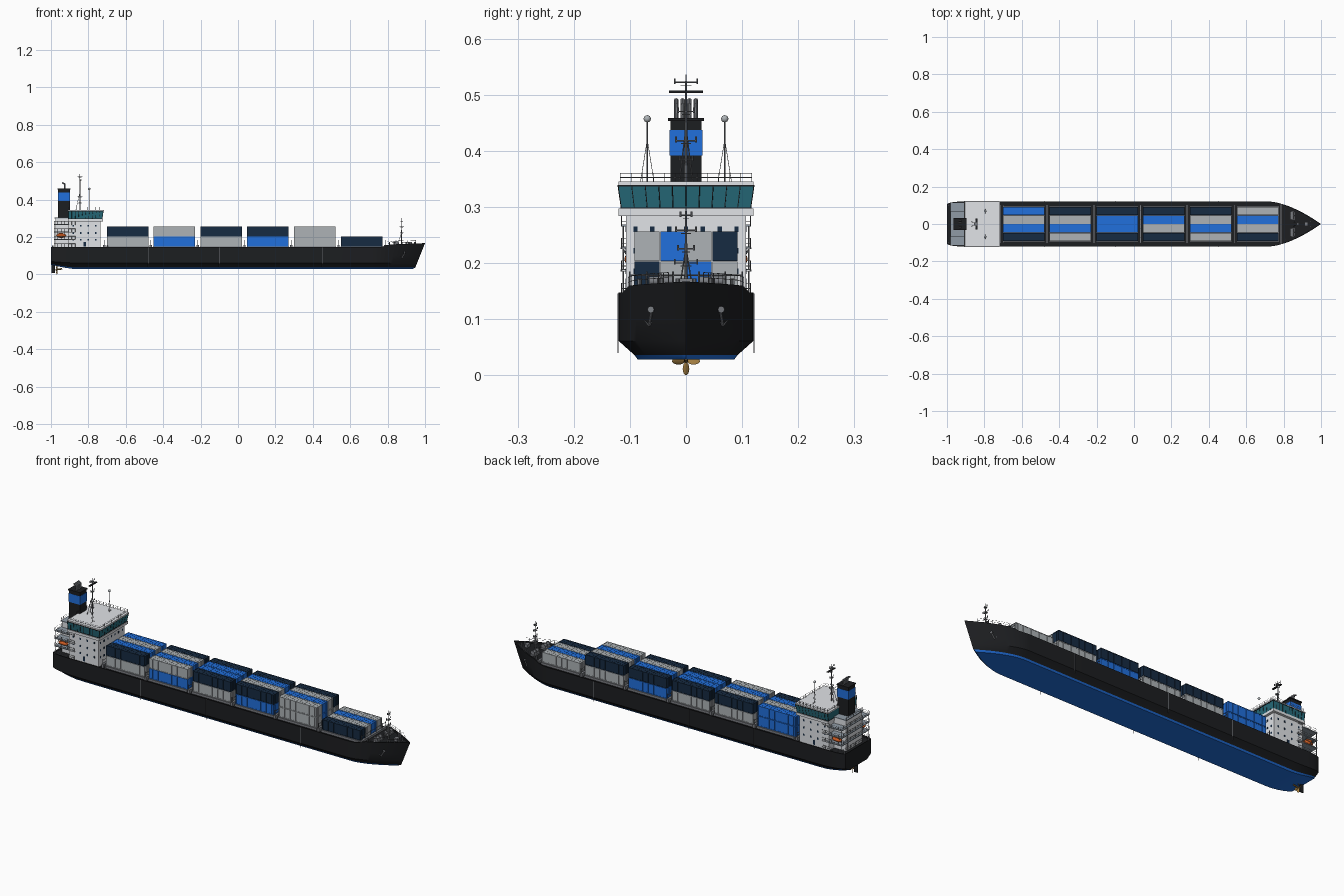
import bpy, bmesh, math
from mathutils import Vector, Matrix

if "Cube" in bpy.data.objects:
    bpy.data.objects.remove(bpy.data.objects["Cube"])

def mat(name, c):
    m = bpy.data.materials.new(name)
    m.diffuse_color = (*c, 1)
    m.use_nodes = True
    m.node_tree.nodes["Principled BSDF"].inputs["Base Color"].default_value = m.diffuse_color
    return m

BLACK = mat("black", (.012, .013, .015)); BLUE = mat("blue", (.015, .16, .72))
NAVY = mat("navy", (.008, .024, .055)); GREY = mat("light_grey", (.42, .45, .47))
WHITE = mat("white", (.75, .77, .8)); TEAL = mat("teal_glass", (.02, .15, .2))
STEEL = mat("steel", (.2, .21, .23)); GOLD = mat("bronze", (.35, .2, .05))
ORANGE = mat("orange", (.75, .13, .02)); DECK = mat("deck_grey", (.28, .33, .38))

def finish(bm, name, *mats, smooth=False):
    me = bpy.data.meshes.new(name)
    bm.to_mesh(me); bm.free()
    for m in mats:
        me.materials.append(m)
    ob = bpy.data.objects.new(name, me)
    bpy.context.collection.objects.link(ob)
    if smooth:
        bpy.context.view_layer.objects.active = ob
        ob.select_set(True)
        bpy.ops.object.shade_smooth_by_angle(angle=math.radians(35))
        ob.select_set(False)
    return ob

def box(bm, x0, x1, y0, y1, z0, z1):
    M = Matrix.Translation(((x0+x1)/2, (y0+y1)/2, (z0+z1)/2)) @ Matrix.Diagonal((x1-x0, y1-y0, z1-z0, 1))
    return bmesh.ops.create_cube(bm, size=1, matrix=M)["verts"]

def tube(bm, p, q, r, n=6, r2=None):
    p, q = Vector(p), Vector(q)
    d = q - p
    M = Matrix.Translation((p+q)/2) @ d.to_track_quat('Z', 'Y').to_matrix().to_4x4()
    bmesh.ops.create_cone(bm, cap_ends=True, segments=n, radius1=r, radius2=r if r2 is None else r2, depth=d.length, matrix=M)

def ball(bm, c, r, s=(1, 1, 1)):
    M = Matrix.Translation(c) @ Matrix.Diagonal((*s, 1))
    bmesh.ops.create_uvsphere(bm, u_segments=14, v_segments=8, radius=r, matrix=M)

def rail(bm, pts, h=.016, step=.02, r=.0006):
    for a, b in zip(pts, pts[1:]):
        a, b = Vector(a), Vector(b)
        n = max(1, round((b-a).length/step))
        for k in range(n+1):
            p = a.lerp(b, k/n)
            tube(bm, p, p+Vector((0, 0, h)), r, 4)
        for f in (.5, 1):
            up = Vector((0, 0, h*f))
            tube(bm, a+up, b+up, r, 4)

def boxes(name, m, *dims):
    bm = bmesh.new()
    for d in dims:
        box(bm, *d)
    return finish(bm, name, m)

# Hull: lofted stations with raked stem, chamfered bilge and bulwark
X0, P = .72, 1.65
def nose(z): return .93 if z < .03 else .945 + (z-.03)/.137*.055
def ztop(x):
    t = min(1, max(0, (x-.76)/.06))
    return .147 + .013*t*t*(3-2*t) + .007*max(0, (x-.82)/.18)
def bow_x(y, z): return X0 + (nose(z)-X0)*(1-y/.12)**(1/P)

bm = bmesh.new()
stations = [(x, 0) for x in (-1, -.995, -.985, -.97, -.95, -.92, -.88, -.84, -.5, 0, .4, X0)]
stations += [(X0, k/18) for k in range(1, 19)]
rings = []
for sx, t in stations:
    s = min(1, (sx+1)/.08)
    f = (.87+.13*math.sqrt(1-(1-s)**2)) * (1-t**P)
    rise = .024*max(0, (-.86-sx)/.14)**1.5
    top = ztop(X0+(1-X0)*t)
    def pt(z, w, inset=0, zz=None):
        x = sx if t == 0 else X0+(nose(z)-inset*1.5-X0)*t
        lift = rise*max(0, 1-(z-.028)/.05)
        return x, max(0, w*f-inset), (z if zz is None else zz)+lift
    prof = [pt(.028, 0), pt(.028, .086), pt(.036, .092), pt(.061, .12), pt(.1, .12), pt(top, .12),
            pt(top, .12, .004), pt(top, .12, .004, top-.008), pt(top, 0, .004, top-.008)]
    rings.append([[bm.verts.new((x, sg*y, z)) for x, y, z in prof] for sg in (1, -1)])
for a, b in zip(rings, rings[1:]):
    for side in (0, 1):
        for k in range(8):
            fc = bm.faces.new((a[side][k], b[side][k], b[side][k+1], a[side][k+1]))
            fc.material_index = 1 if k < 2 else 0
bm.faces.new(rings[0][0][1:6] + rings[0][1][5:0:-1])
bmesh.ops.remove_doubles(bm, verts=bm.verts, dist=.00005)
bmesh.ops.dissolve_degenerate(bm, edges=bm.edges, dist=.00001)
bmesh.ops.recalc_face_normals(bm, faces=bm.faces)
finish(bm, "hull", BLACK, BLUE, smooth=True)

bm = bmesh.new()
for x in (-.48, -.1, .45):
    for s in (1, -1):
        tube(bm, (x, s*.1212, .04), (x, s*.1212, .146), .001)
finish(bm, "hull_side_strips", STEEL)

# Containers: one framed, ribbed mesh per colour
L, W, H = .111, .0221, .052
def container_mesh(name, m):
    bm = bmesh.new()
    e = .0018
    box(bm, -L+e, L-e, -W+e, W-e, .001, H-e*.7)
    for s in (1, -1):
        for u in (1, -1):
            box(bm, *sorted((s*L, s*(L-.004))), *sorted((u*W, u*(W-.004))), 0, H)
        for z in (0, H-.003):
            box(bm, -L, L, *sorted((s*W, s*(W-.003))), z, z+.003)
            box(bm, *sorted((s*L, s*(L-.003))), -W, W, z, z+.003)
        for k in range(13):
            x = (k-6)*.0158
            box(bm, x-.004, x+.004, *sorted((s*(W-.0005), s*(W-.003))), .002, H-.002)
        for k in range(4):
            y = (k-1.5)*.0095
            box(bm, *sorted((s*(L-.0005), s*(L-.003))), y-.0025, y+.0025, .002, H-.002)
    for k in range(13):
        x = (k-6)*.0158
        box(bm, x-.004, x+.004, -W+.002, W-.002, H-.003, H-.0005)
    ob = finish(bm, name, m)
    me = ob.data
    bpy.data.objects.remove(ob)
    return me
CM = {"b": container_mesh("container_blue", BLUE), "n": container_mesh("container_navy", NAVY),
      "g": container_mesh("container_grey", GREY)}
bays = [-.59, -.341, -.09, .16, .41, .662]
lower = ["gbnb", "bgng", "gnbg", "bgnb", "gbgg", "ngbg"]   # rows from -y to +y
upper = ["nbgb", "gbgn", "nbbn", "ngbn", "gbgn", ""]
for i, x in enumerate(bays):
    for tier, rows in enumerate((lower[i], upper[i])):
        for j, c in enumerate(rows):
            ob = bpy.data.objects.new(f"container_{i}_{tier}_{j}", CM[c])
            ob.location = (x, (j-1.5)*.0462, .1505+tier*.0535)
            bpy.context.collection.objects.link(ob)

# Hatch covers and lashing frames between bays
boxes("hatch_covers", STEEL, *[(x-.113, x+.113, -.097, .097, .137, .1503) for x in bays])
bm = bmesh.new()
for x in [b-.125 for b in bays] + [.787]:
    box(bm, x-.006, x+.006, -.104, .104, .138, .158)
    for y in (-.1, -.07, -.0231, .0231, .07, .1):
        tube(bm, (x, y, .15), (x, y, .185), .0015)
    tube(bm, (x, -.1, .178), (x, .1, .178), .0012)
finish(bm, "lashing_frames", STEEL)

# Deck house, wheelhouse and roof
boxes("deck_house", WHITE, (-.905, -.735, -.107, .107, .138, .286), (-.975, -.9, -.065, .065, .138, .3))
boxes("bridge_floor", WHITE, (-.908, -.722, -.12, .12, .284, .297))
def cabin(x0, x1, w, z0, z1, flare):
    bm = bmesh.new()
    for v in box(bm, x0, x1, -w, w, z0, z1):
        if v.co.z > (z0+z1)/2:
            v.co.y *= 1+flare/w
            v.co.x += flare if v.co.x > (x0+x1)/2 else 0
    return bm
finish(cabin(-.907, -.726, .115, .297, .338, .006), "bridge_windows", TEAL)
bm = bmesh.new()
for k in range(11):
    f = k/5-1
    tube(bm, (-.726, f*.115, .297), (-.72, f*.121, .338), .001, 4)
    for s in (1, -1):
        x = -.907+.181*k/10
        tube(bm, (x, s*.115, .297), (x+.006*k/10, s*.121, .338), .001, 4)
box(bm, -.908, -.718, -.122, .122, .336, .339)
box(bm, -.908, -.724, -.117, .117, .296, .299)
finish(bm, "bridge_window_frames", BLACK)
boxes("bridge_roof", WHITE, (-.91, -.717, -.12, .12, .339, .345))

# Portholes and doors on the house
bm = bmesh.new()
for z in (.185, .222, .26):
    for s in (1, -1):
        for x in (-.88, -.84, -.8, -.76):
            box(bm, x-.004, x+.004, s*.107-.001, s*.107+.001, z-.005, z+.005)
    for k in range(7):
        y = (k-3)*.03
        box(bm, -.736, -.734, y-.004, y+.004, z-.005, z+.005)
for s in (1, -1):
    box(bm, -.825, -.813, s*.107-.001, s*.107+.001, .148, .172)
finish(bm, "house_windows", NAVY)

# Aft decks with rails and posts
levels = (.185, .225, .265)
boxes("aft_decks", DECK, *[(-.985, -.9, -.115, .115, z, z+.004) for z in levels], (-.98, -.9, -.07, .07, .3, .304))
boxes("side_walkways", WHITE, *[(-.905, -.87, *sorted((s*.106, s*.117)), z, z+.003) for z in levels[:2] for s in (1, -1)])
bm = bmesh.new()
for z in (.145, *levels):
    rail(bm, [(-.87, -.115, z), (-.983, -.115, z), (-.983, .115, z), (-.87, .115, z)], .019)
for y in (-.112, -.06, .06, .112):
    tube(bm, (-.982, y, .14), (-.982, y, .267), .0015)
rail(bm, [(-.905, -.117, .345), (-.722, -.117, .345), (-.722, .117, .345), (-.905, .117, .345), (-.905, -.117, .345)], .015)
rail(bm, [(-.978, -.068, .304), (-.978, .068, .304)], .016)
# bow rails follow the hull edge
for s in (1, -1):
    xs = [.8, .83, .86, .89, .92, .95]
    rail(bm, [(x, s*(.12*(1-((x-X0)/(1-X0))**P)-.002), ztop(x)) for x in xs], .018)
finish(bm, "railings", STEEL)

# Lifeboats with davits
bm = bmesh.new(); dv = bmesh.new()
for s in (1, -1):
    ball(bm, (-.945, s*.098, .207), .028, (1, .42, .42))
    box(bm, -.96, -.935, s*.098-.007, s*.098+.007, .212, .222)
    for x in (-.965, -.925):
        tube(dv, (x, s*.085, .187), (x, s*.112, .224), .0015)
finish(bm, "lifeboats", ORANGE, smooth=True)
finish(dv, "lifeboat_davits", STEEL)

# Funnel and exhaust pipes
boxes("funnel", BLACK, (-.962, -.898, -.028, .028, .3, .453), (-.965, -.895, -.032, .032, .453, .458))
boxes("funnel_band", BLUE, (-.963, -.897, -.029, .029, .392, .437))
bm = bmesh.new()
for y in (-.0175, -.006, .006, .0175):
    tube(bm, (-.925, y, .456), (-.925, y, .484), .0042, 10)
    tube(bm, (-.923, y, .481), (-.94, y, .49), .0042, 10)
finish(bm, "exhaust_pipes", STEEL, smooth=True)

# Main mast, foremast and roof aerials
def mast(name, x, z0, z1, yards):
    bm = bmesh.new()
    tube(bm, (x, 0, z0), (x, 0, z1), .0035, 8, .0012)
    for s in (1, -1):
        tube(bm, (x-.022, s*.012, z0), (x, 0, z0+(z1-z0)*.5), .0012)
    for z, w in yards:
        tube(bm, (x, -w, z), (x, w, z), .0013)
        tube(bm, (x-w*.7, 0, z), (x+w*.7, 0, z), .0011)
        box(bm, x-.007, x+.007, -w*.5, w*.5, z-.006, z-.0045)
        for s in (1, -1):
            tube(bm, (x, s*w, z-.003), (x, s*w, z+.007), .0016)
    finish(bm, name, STEEL)
mast("main_mast", -.845, .345, .536, [(.385, .012), (.418, .018), (.47, .014), (.522, .02)])
mast("foremast", .875, .152, .302, [(.2, .02), (.225, .014), (.258, .018), (.285, .01)])
boxes("radar_scanner", BLACK, (-.848, -.838, -.03, .03, .503, .507))
bm = bmesh.new(); ab = bmesh.new()
for s in (1, -1):
    tube(bm, (-.795, s*.069, .345), (-.795, s*.069, .455), .001)
    for d in (-.012, .012):
        tube(bm, (-.795, s*.069+d, .345), (-.795, s*.069, .42), .0005, 4)
    ball(ab, (-.795, s*.069, .457), .0065)
finish(bm, "aerial_poles", STEEL)
finish(ab, "aerial_domes", GREY, smooth=True)

# Bow winches, bollards and anchors
bm = bmesh.new()
for s in (1, -1):
    tube(bm, (.845, s*.025, .168), (.845, s*.065, .168), .008, 12)
    for y in (.024, .045, .066):
        tube(bm, (.845, s*(y-.001), .168), (.845, s*(y+.001), .168), .0125, 14)
    box(bm, .832, .858, s*.045-.024, s*.045+.024, .15, .161)
    for x, y in ((.81, .082), (.9, .048), (.912, .043), (.945, .015)):
        tube(bm, (x, s*y, .15), (x, s*y, .172), .004, 10)
    for x in (-.99, -.7):
        tube(bm, (x, s*.1, .138), (x, s*.1, .155), .004, 10)
box(bm, .912, .93, -.012, .012, .15, .172)
finish(bm, "mooring_gear", STEEL, smooth=True)
bm = bmesh.new()
for s in (1, -1):
    a, b = [Vector((bow_x(y, z)+.004, s*y, z)) for y, z in ((.061, .117), (.066, .088))]
    tube(bm, a, b, .0025, 8)
    tube(bm, a-Vector((.004, 0, 0)), a+Vector((.002, s*.002, 0)), .006, 12)
    for d in (-.008, .008):
        tube(bm, b, b+Vector((-d*.8, s*d, .01)), .002, 6, .0008)
finish(bm, "anchors", STEEL)

# Propeller and rudder
bm = bmesh.new()
tube(bm, (-.975, 0, .025), (-.94, 0, .03), .004, 10)
for k in range(4):
    M = Matrix.Translation((-.968, 0, .025)) @ Matrix.Rotation(k*math.pi/2, 4, 'X') @ Matrix.Translation((0, 0, -.0135)) \
        @ Matrix.Rotation(.6, 4, 'Z') @ Matrix.Diagonal((.15, .62, 1, 1))
    bmesh.ops.create_uvsphere(bm, u_segments=12, v_segments=8, radius=.0115, matrix=M)
finish(bm, "propeller", GOLD, smooth=True)
boxes("rudder", BLACK, (-.998, -.978, -.002, .002, .008, .06))
